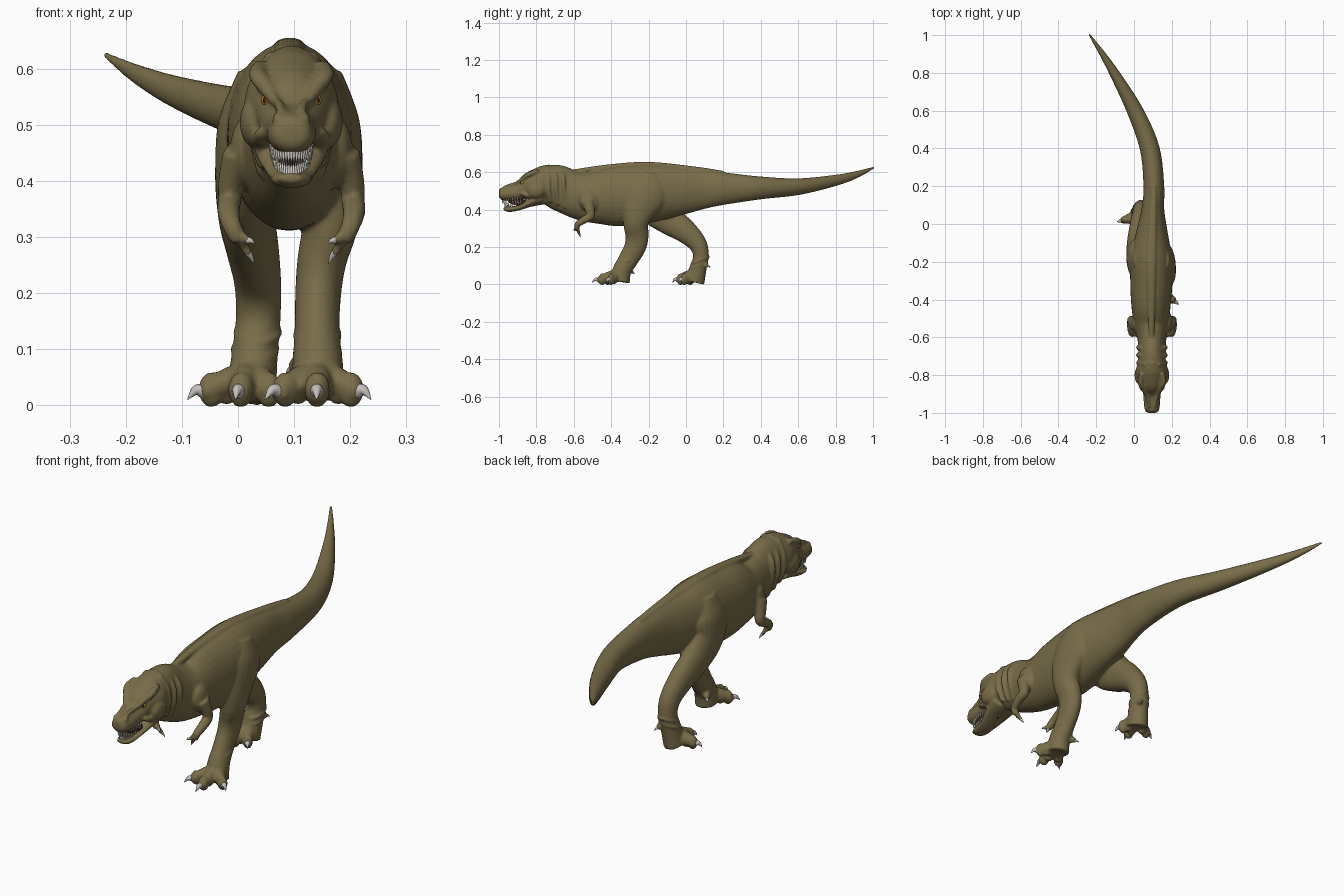
import bpy, bmesh, math
from mathutils import Vector, Matrix

if "Cube" in bpy.data.objects:
    bpy.data.objects.remove(bpy.data.objects["Cube"])

CX = 0.095  # middle of the head and chest


def material(name, rgb):
    m = bpy.data.materials.new(name)
    m.use_nodes = True
    m.diffuse_color = (*rgb, 1)
    bsdf = m.node_tree.nodes["Principled BSDF"]
    bsdf.inputs["Base Color"].default_value = (*rgb, 1)
    bsdf.inputs["Roughness"].default_value = 0.7
    return m


HIDE = material("olive_hide", (0.19, 0.15, 0.065))
HORN = material("claw_horn", (0.55, 0.53, 0.5))
IVORY = material("tooth_ivory", (0.7, 0.67, 0.6))
AMBER = material("amber", (0.6, 0.25, 0.02))
DARK = material("dark_flesh", (0.04, 0.015, 0.012))


def spline(rows, steps=5):
    """Catmull-Rom through rows of numbers."""
    rows = [Vector(r) for r in rows]
    out = []
    for i in range(len(rows) - 1):
        b, c = rows[i], rows[i + 1]
        a, d = rows[max(i - 1, 0)], rows[min(i + 2, len(rows) - 1)]
        for s in range(steps):
            t = s / steps
            out.append(b + (c - a) * (t / 2) + (a * 2 - b * 5 + c * 4 - d) * (t * t / 2)
                       + (b * 3 - a - c * 3 + d) * (t ** 3 / 2))
    return out + [rows[-1]]


def tube(bm, rows, egg=0.0, sides=20):
    """Loft rings given as x, y, z, side radius, depth radius."""
    pts = spline(rows)
    rings = []
    for i, p in enumerate(pts):
        c = Vector(p[:3])
        t = (Vector(pts[min(i + 1, len(pts) - 1)][:3]) - Vector(pts[max(i - 1, 0)][:3])).normalized()
        side = (Vector((1, 0, 0)) - t * t.x).normalized()
        up = side.cross(t)
        ring = []
        for k in range(sides):
            a = math.tau * k / sides
            w = abs(p[3]) * math.cos(a) * (1 + egg * math.sin(a))
            ring.append(bm.verts.new(c + side * w + up * abs(p[4]) * math.sin(a)))
        rings.append(ring)
    for r, q in zip(rings, rings[1:]):
        for k in range(sides):
            n = (k + 1) % sides
            bm.faces.new((r[k], r[n], q[n], q[k]))
    bm.faces.new(rings[0][::-1])
    bm.faces.new(rings[-1])


def blob(bm, center, size, tilt=0.0):
    m = Matrix.Translation(center) @ Matrix.Rotation(tilt, 4, 'X') @ Matrix.Diagonal((*size, 1))
    bmesh.ops.create_uvsphere(bm, u_segments=20, v_segments=12, radius=1, matrix=m)


def finish(name, bm, mat):
    bmesh.ops.recalc_face_normals(bm, faces=bm.faces)
    mesh = bpy.data.meshes.new(name)
    bm.to_mesh(mesh)
    bm.free()
    mesh.materials.append(mat)
    mesh.polygons.foreach_set("use_smooth", [True] * len(mesh.polygons))
    ob = bpy.data.objects.new(name, mesh)
    bpy.context.collection.objects.link(ob)
    return ob


def spike(bm, base, tip, r, hook=0.0):
    """Tapered, slightly arched claw or tooth."""
    base, tip = Vector(base), Vector(tip)
    mid = base.lerp(tip, 0.5) + Vector((0, 0, hook))
    tube(bm, [(*base, r, r), (*mid, r * 0.7, r * 0.7), (*tip, r * 0.05, r * 0.05)], sides=10)


skin, claws = bmesh.new(), bmesh.new()

# torso and tail: y, x, top, bottom, half width
trunk = [(-.76, .095, .64, .45, .075), (-.70, .095, .643, .41, .072), (-.62, .095, .612, .37, .075),
         (-.53, .092, .597, .335, .092), (-.42, .09, .628, .315, .105), (-.3, .092, .64, .312, .112),
         (-.18, .092, .648, .335, .11), (-.05, .095, .635, .365, .085), (.08, .1, .62, .40, .06),
         (.2, .105, .60, .425, .055), (.4, .083, .577, .455, .052), (.6, .005, .567, .478, .043),
         (.8, -.105, .586, .527, .026), (.92, -.18, .608, .572, .014), (1.005, -.238, .631, .62, .005)]
tube(skin, [(x, y, (t + b) / 2, w, (t - b) / 2) for y, x, t, b, w in trunk], sides=32)

# spine ridge
tube(skin, [(.093, -.6, .6, .015, .015), (.092, -.42, .628, .02, .013), (.092, -.2, .645, .025, .01),
            (.1, .05, .618, .02, .012), (.105, .2, .595, .015, .012)])

# skull: y, top, bottom, half width
skull = [(-1.0, .5, .468, .022), (-.988, .517, .452, .036), (-.95, .526, .447, .043), (-.9, .54, .45, .046),
         (-.865, .566, .458, .058), (-.83, .602, .465, .073), (-.78, .63, .45, .084), (-.73, .642, .44, .075)]
tube(skin, [(CX, y, (t + b) / 2, w, (t - b) / 2) for y, t, b, w in skull], egg=-.08, sides=28)

# lower jaw
jaw = [(-.975, .413, .398, .02), (-.945, .417, .387, .035), (-.89, .425, .397, .042),
       (-.83, .465, .415, .06), (-.77, .51, .425, .07)]
tube(skin, [(CX, y, (t + b) / 2, w, (t - b) / 2) for y, t, b, w in jaw])

for s in (-1, 1):
    # brow, cheek, nostril and jowl masses
    tube(skin, [(CX + s * .03, -.905, .543, .009, .008), (CX + s * .042, -.875, .563, .014, .012),
                (CX + s * .06, -.84, .588, .016, .014), (CX + s * .055, -.79, .605, .012, .012)])
    blob(skin, (CX + s * .066, -.8, .505), (.026, .05, .045), .3)
    blob(skin, (CX + s * .05, -.845, .475), (.02, .045, .014), -.3)
    blob(skin, (CX + s * .022, -.975, .51), (.012, .016, .012))
    # bony ridge along the muzzle
    tube(skin, [(CX + s * .018, -.97, .522, .008, .007), (CX + s * .022, -.93, .535, .008, .008),
                (CX + s * .03, -.895, .545, .008, .008)])
    # folds of skin behind the head
    for k in range(3):
        y = -.745 + k * .04
        tube(skin, [(CX + s * .035, y, .628 - k * .012, .008, .008), (CX + s * .069, y + .01, .565, .01, .01),
                    (CX + s * .072, y + .012, .5, .01, .01), (CX + s * .05, y + .02, .44 - k * .015, .01, .01)])
    # shoulder and arm
    blob(skin, (CX + s * .08, -.52, .45), (.03, .055, .065), .4)
    arm = [(.098, -.53, .45, .024, .035), (.108, -.515, .4, .022, .026), (.11, -.51, .365, .021, .022),
           (.112, -.545, .345, .02, .02), (.106, -.58, .32, .017, .016), (.094, -.582, .295, .016, .014)]
    tube(skin, [(CX + s * x, y, z, a, b) for x, y, z, a, b in arm])
    for dx, dy, z in ((.066, -.6, .288), (.066, -.565, .252)):
        tip = Vector((CX + s * dx, dy, z))
        wrist = Vector((CX + s * .096, -.582, .303))
        end = wrist.lerp(tip, .68)
        tube(skin, [(*wrist, .011, .011), (*wrist.lerp(end, .5), .009, .009), (*end, .008, .008)])
        spike(claws, wrist.lerp(tip, .6), tip, .0065, .002)


def foot(center, tips, spur_base, spur_tip):
    """Three splayed toes with knuckles and claws, plus a rear spur."""
    c = Vector(center)
    for tip in map(Vector, tips):
        end = c.lerp(tip, .72)
        tube(skin, [(c.x, c.y, .05, .03, .035), (*c.lerp(tip, .4).xy, .037, .026, .03),
                    (*c.lerp(tip, .58).xy, .029, .02, .023), (*end.xy, .023, .019, .02),
                    (*c.lerp(tip, .79).xy, .02, .012, .013)])
        for f in (.38, .62):
            blob(skin, (*c.lerp(tip, f).xy, .04 - f * .02), (.023, .018, .032))
        spike(claws, (*end.xy, .024), tip, .0135, .01)
    b, t = Vector(spur_base), Vector(spur_tip)
    tube(skin, [(*b, .018, .018), (*b.lerp(t, .4), .014, .014), (*b.lerp(t, .65), .009, .009)])
    spike(claws, b.lerp(t, .55), t, .007, .002)


# left leg, planted forward
tube(skin, [(.145, -.19, .59, .04, .06), (.157, -.205, .5, .06, .115), (.168, -.25, .41, .054, .095),
            (.166, -.268, .33, .05, .068), (.15, -.262, .26, .044, .062), (.143, -.272, .2, .041, .058),
            (.141, -.31, .13, .04, .052), (.142, -.342, .075, .045, .05), (.143, -.355, .015, .048, .055)], sides=24)
foot((.143, -.36, .03), [(.237, -.425, .01), (.14, -.503, .01), (.048, -.455, .01)],
     (.115, -.31, .08), (.085, -.275, .055))

# right leg, trailing
tube(skin, [(.04, -.19, .59, .04, .06), (.025, -.19, .5, .06, .115), (.012, -.165, .415, .053, .1),
            (.014, -.09, .345, .05, .08), (.025, -.005, .285, .047, .064), (.035, .06, .22, .042, .05),
            (.036, .08, .155, .04, .042), (.03, .066, .09, .041, .045), (.022, .045, .015, .046, .055)], sides=24)
foot((.022, .04, .03), [(-.09, .012, .01), (-.005, -.073, .01), (.075, -.04, .01)],
     (.05, .09, .11), (.068, .132, .09))

# wrinkles around the ankles
for x, y, z in ((.142, -.318, .125), (.142, -.336, .095), (.035, .076, .13), (.03, .068, .1)):
    blob(skin, (x, y, z), (.045, .056, .009), .35)

# fuse the masses into one hide
hide = finish("body_skin", skin, HIDE)
fuse = hide.modifiers.new("fuse", 'REMESH')
fuse.mode, fuse.voxel_size, fuse.use_smooth_shade = 'VOXEL', .0055, True
soft = hide.modifiers.new("soften", 'SMOOTH')
soft.factor, soft.iterations = .5, 3
finish("claws", claws, HORN)

# teeth around both jaws
upper, lower = bmesh.new(), bmesh.new()
for i in range(23):
    a = math.radians(-82 + i * 164 / 22)
    sx, cy = math.sin(a), math.cos(a)
    z = .455 + .008 * (1 - cy)
    spike(upper, (CX + .037 * sx, -.87 - .112 * cy, z + .004), (CX + .036 * sx, -.87 - .11 * cy, z - .026), .0038)
    z = .411 + .022 * (1 - cy)
    spike(lower, (CX + .031 * sx, -.87 - .098 * cy, z), (CX + .031 * sx, -.87 - .099 * cy, z + .024), .0032)
finish("upper_teeth", upper, IVORY)
finish("lower_teeth", lower, IVORY)

# mouth lining
mouth = bmesh.new()
blob(mouth, (CX, -.88, .437), (.034, .075, .02), -.15)
finish("mouth_lining", mouth, DARK)

# eyes
for s, side in ((1, "left"), (-1, "right")):
    eye, pupil = bmesh.new(), bmesh.new()
    pos = Vector((CX + s * .042, -.874, .544))
    blob(eye, pos, (.012, .012, .011))
    blob(pupil, pos + Vector((s * .006, -.0095, 0)), (.003, .003, .005))
    finish(side + "_eye", eye, AMBER)
    finish(side + "_pupil", pupil, DARK)
